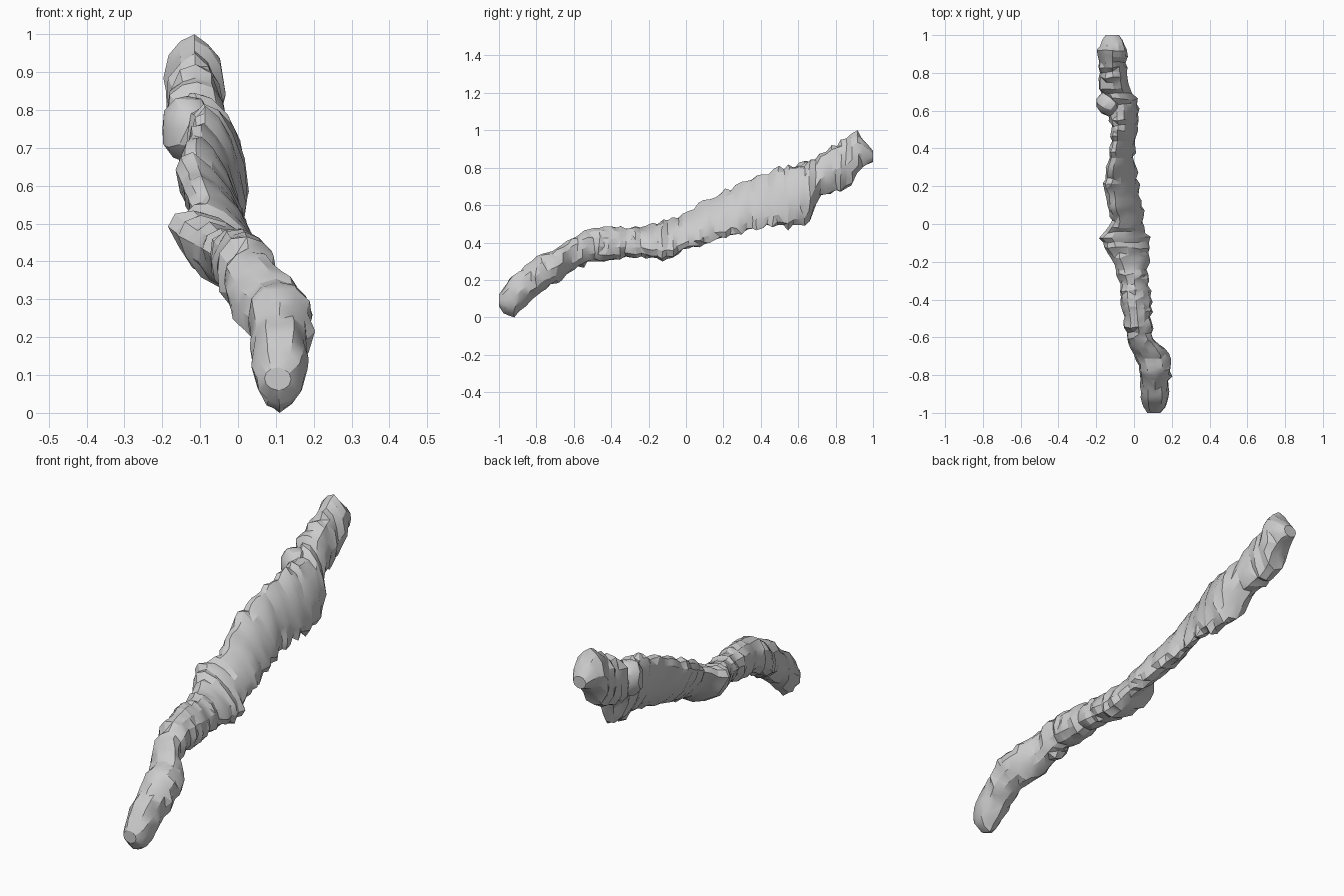
import bpy, bmesh, math, random
from mathutils import Vector

random.seed(4)
if "Cube" in bpy.data.objects:
    bpy.data.objects.remove(bpy.data.objects["Cube"])

SIDES = 12
STEP = 0.028

# Cross-sections: y, low x, high x, low z, high z
SECTIONS = [
    (-1, .07, .14, .06, .12),
    (-.97, .05, .17, .02, .17),
    (-.92, .04, .18, 0, .23),
    (-.85, .04, .18, .08, .28),
    (-.78, .03, .2, .13, .35),
    (-.7, 0, .19, .18, .36),
    (-.6, -.04, .1, .25, .43),
    (-.52, -.06, .1, .29, .48),
    (-.28, -.08, .08, .32, .48),
    (-.12, -.15, .08, .31, .51),
    (-.06, -.18, .07, .33, .53),
    (0, -.12, .06, .36, .57),
    (.22, -.16, .02, .43, .68),
    (.35, -.13, 0, .47, .74),
    (.5, -.12, .02, .48, .81),
    (.64, -.14, .03, .48, .82),
    (.72, -.19, -.03, .65, .88),
    (.86, -.19, -.04, .67, .96),
    (.92, -.19, -.04, .77, 1),
    (.97, -.17, -.05, .81, .94),
    (1, -.15, -.08, .83, .89),
]


def section_at(y):
    for a, b in zip(SECTIONS, SECTIONS[1:]):
        if y <= b[0]:
            t = (y - a[0]) / (b[0] - a[0])
            return [p + (q - p) * t for p, q in zip(a, b)]
    return SECTIONS[-1]


def lean_at(y):
    """Round at both ends, flattened into a leaning blade along the middle."""
    blade = min((y + .5) / .5, (.8 - y) / .4, 1)
    return math.radians(92 + 41 * max(blade, 0))


def ring(bm, y, swell, rough):
    """One leaning, slightly irregular oval of vertices."""
    _, x0, x1, z0, z1 = section_at(y)
    centre = Vector(((x0 + x1) / 2, y, (z0 + z1) / 2))
    verts = []
    for i in range(SIDES):
        a = math.tau * i / SIDES
        s = swell + random.uniform(-rough, rough)
        offset = Vector(((x1 - x0) / 2 * math.cos(a) * s,
                         random.uniform(-rough, rough) * STEP * 3,
                         (z1 - z0) / 2 * math.cos(a - lean_at(y)) * s))
        verts.append(bm.verts.new(centre + offset))
    return verts


def finish(bm, name, material):
    bmesh.ops.triangulate(bm, faces=bm.faces[:])
    bmesh.ops.recalc_face_normals(bm, faces=bm.faces[:])
    mesh = bpy.data.meshes.new(name)
    bm.to_mesh(mesh)
    bm.free()
    mesh.materials.append(material)
    obj = bpy.data.objects.new(name, mesh)
    bpy.context.collection.objects.link(obj)
    bpy.ops.object.select_all(action="DESELECT")
    obj.select_set(True)
    bpy.context.view_layer.objects.active = obj
    bpy.ops.object.shade_smooth_by_angle(angle=math.radians(25))


# Plain grey bark
bark = bpy.data.materials.new("grey_bark")
bark.use_nodes = True
colour = (.6, .6, .6, 1)
bark.diffuse_color = colour
bark.node_tree.nodes["Principled BSDF"].inputs["Base Color"].default_value = colour

# Gnarled branch: ribbed rings lofted from the low front tip to the high back tip
bm = bmesh.new()
count = round(2 / STEP)
rings = []
for k in range(count + 1):
    at_tip = k in (0, count)
    swell = 1 if at_tip else random.choice((.91, .97, 1.02, 1.06))
    rings.append(ring(bm, -1 + 2 * k / count, swell, 0 if at_tip else .08))
for a, b in zip(rings, rings[1:]):
    for i in range(SIDES):
        j = (i + 1) % SIDES
        bm.faces.new((a[i], a[j], b[j], b[i]))
bm.faces.new(rings[0])
bm.faces.new(rings[-1])
for v in bm.verts:
    v.co.z = min(max(v.co.z, 0), 1)
finish(bm, "branch", bark)

# Burl bulging from the right side of the upper branch
bm = bmesh.new()
bmesh.ops.create_icosphere(bm, subdivisions=2, radius=1)
for v in bm.verts:
    p = v.co * random.uniform(.93, 1.05)
    v.co = Vector((-.135 + p.x * .07, .64 + p.y * .07, .75 + p.z * .09))
finish(bm, "burl", bark)
